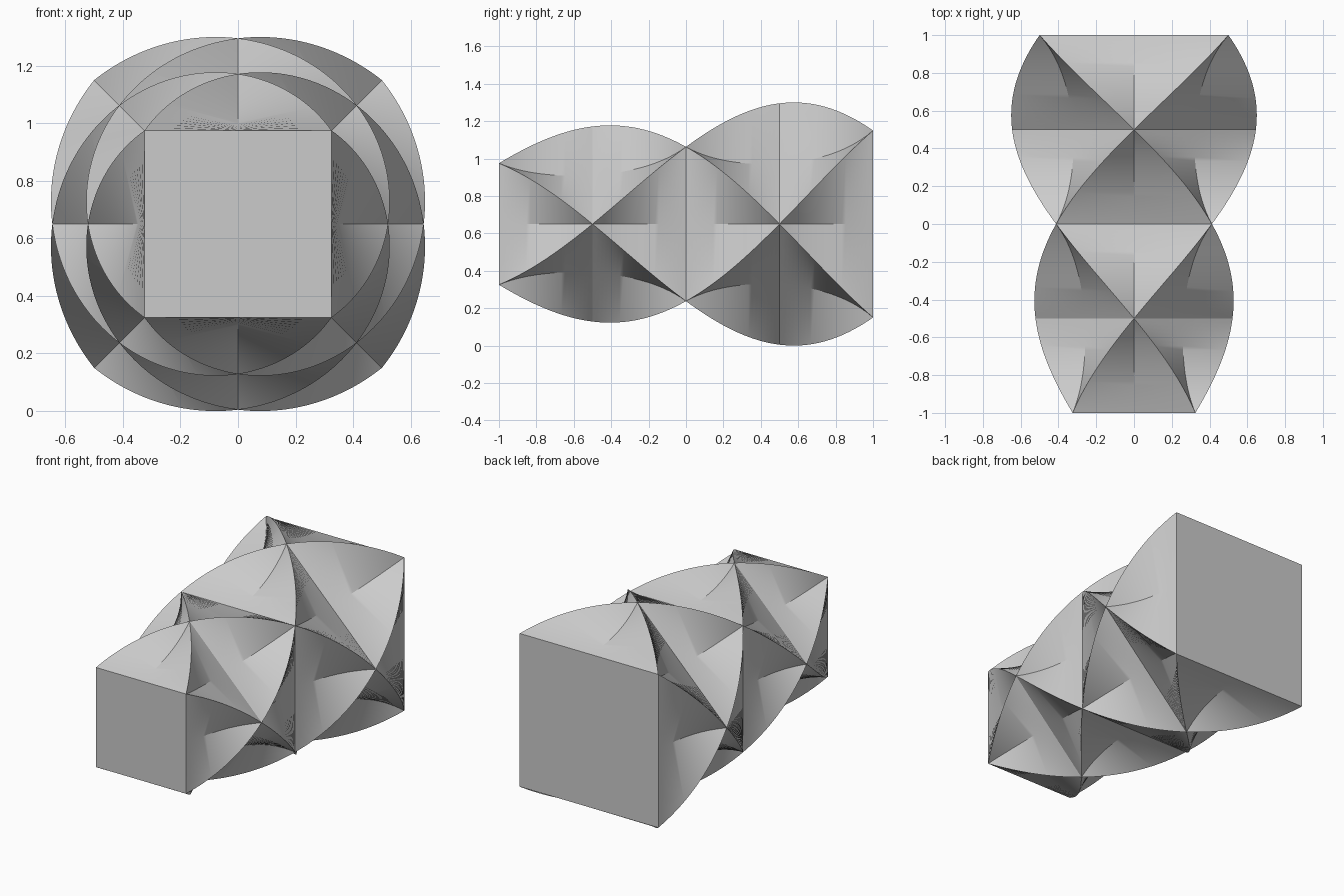
import bpy, bmesh
from math import radians, cos, sin, sqrt

if "Cube" in bpy.data.objects:
    bpy.data.objects.remove(bpy.data.objects["Cube"])

RINGS = 96                    # sections along the length (multiple of 4)
HALF_FRONT, HALF_BACK = 0.325, 0.5


def star_section(half, t):
    """Outline of two equal squares turned +t and -t about the same centre."""
    pts = []
    for k in range(4):
        base = 90 * k
        for ang, r in ((0, half / cos(radians(45 - t))),   # notch on the axis
                       (t, half * sqrt(2)),                # corner of first square
                       (45, half / cos(radians(t))),       # notch on the diagonal
                       (90 - t, half * sqrt(2))):          # corner of second square
            a = radians(base + ang)
            pts.append((r * cos(a), r * sin(a)))
    return pts


# Two tapered square bars, twisted 180 degrees in opposite directions and fused
bm = bmesh.new()
rings = []
for i in range(RINGS + 1):
    f = i / RINGS
    half = HALF_FRONT + (HALF_BACK - HALF_FRONT) * f
    t = abs(45 - (180 * f) % 90)
    rings.append([bm.verts.new((x, 2 * f - 1, z)) for x, z in star_section(half, t)])

for a, b in zip(rings, rings[1:]):
    n = len(a)
    for j in range(n):
        k = (j + 1) % n
        bm.faces.new((a[j], a[k], b[k], b[j]))

# Flat square ends
bm.faces.new(rings[0])
bm.faces.new(rings[-1])

# Merge the sections where the squares coincide, then stand it on the floor
bmesh.ops.remove_doubles(bm, verts=bm.verts, dist=1e-5)
bmesh.ops.recalc_face_normals(bm, faces=bm.faces)
low = min(v.co.z for v in bm.verts)
bmesh.ops.translate(bm, verts=bm.verts, vec=(0, 0, -low))

mesh = bpy.data.meshes.new("twisted_bar")
bm.to_mesh(mesh)
bm.free()
bar = bpy.data.objects.new("twisted_bar", mesh)
bpy.context.collection.objects.link(bar)
bpy.context.view_layer.objects.active = bar
bar.select_set(True)
bpy.ops.object.shade_smooth_by_angle(angle=radians(25))
